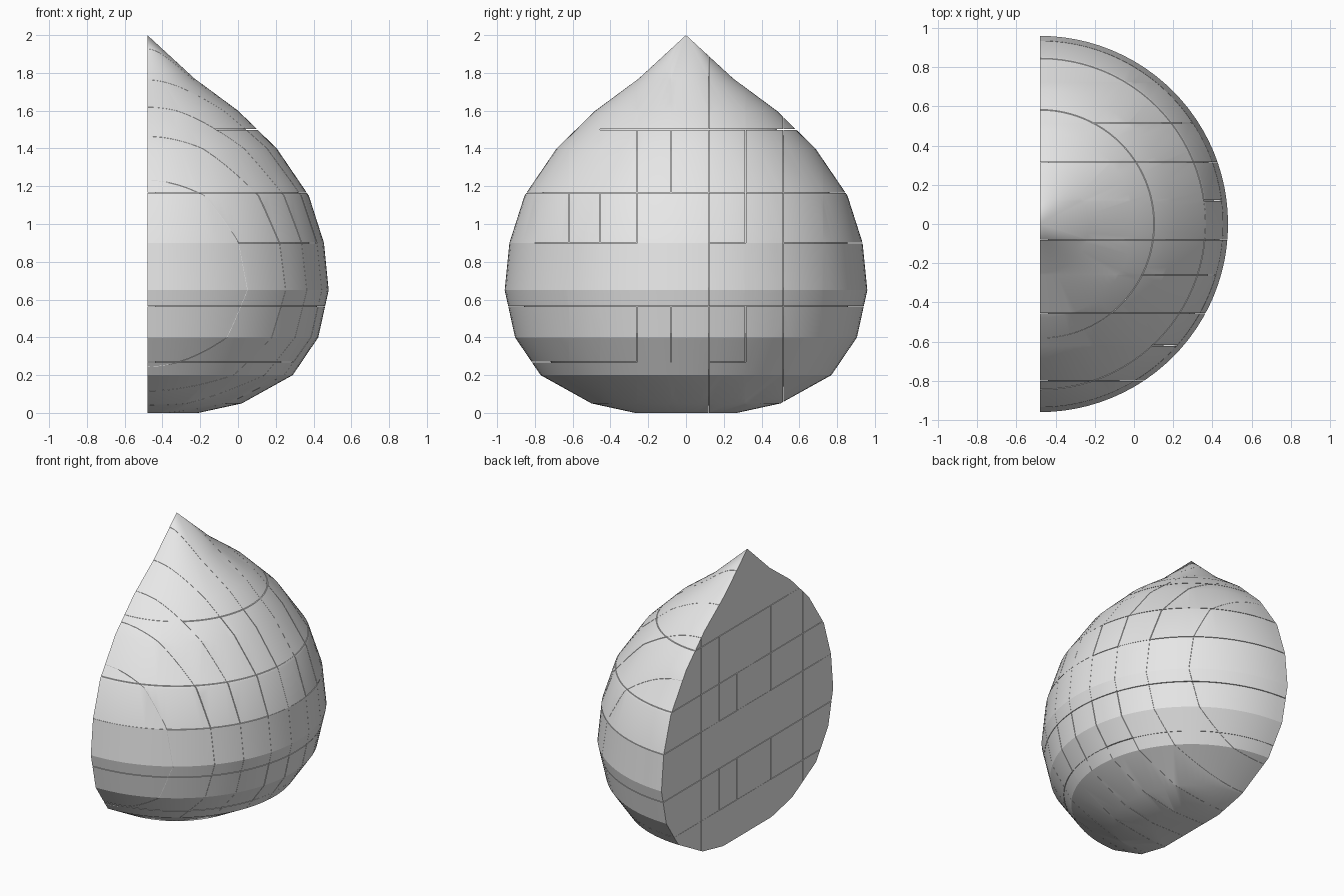
import bpy
import bmesh
from math import pi, sin, cos, radians

cube = bpy.data.objects.get("Cube")
if cube:
    bpy.data.objects.remove(cube)

AXIS_X = -0.48
SEGMENTS = 48
# Half-dome outline as (radius, height)
PROFILE = [(0.27, 0), (0.5, 0.05), (0.77, 0.2), (0.905, 0.4), (0.96, 0.65),
           (0.935, 0.9), (0.855, 1.15), (0.685, 1.4), (0.48, 1.6), (0.25, 1.77)]
TOP = 2.0


def make_material(name, value):
    mat = bpy.data.materials.new(name)
    mat.use_nodes = True
    colour = (value, value, value, 1)
    mat.diffuse_color = colour
    bsdf = mat.node_tree.nodes["Principled BSDF"]
    bsdf.inputs["Base Color"].default_value = colour
    return mat


def add_object(name, bm, mat=None):
    bmesh.ops.recalc_face_normals(bm, faces=bm.faces)
    mesh = bpy.data.meshes.new(name)
    bm.to_mesh(mesh)
    bm.free()
    obj = bpy.data.objects.new(name, mesh)
    bpy.context.collection.objects.link(obj)
    if mat:
        mesh.materials.append(mat)
    return obj


def half_dome(name, mat, inset=0.0):
    """Closed half lathe with a flat wall on its -x side."""
    bm = bmesh.new()
    rings = []
    for r, z in PROFILE:
        z = inset + z * (1 - inset)
        r -= 2 * inset
        rings.append([bm.verts.new((AXIS_X + inset + r * cos(a), r * sin(a), z))
                      for a in (pi * (i / SEGMENTS - 0.5) for i in range(SEGMENTS + 1))])
    tip = bm.verts.new((AXIS_X + inset, 0, TOP - 3 * inset))
    for low, high in zip(rings, rings[1:]):
        for i in range(SEGMENTS):
            bm.faces.new((low[i], low[i + 1], high[i + 1], high[i]))
    for i in range(SEGMENTS):
        bm.faces.new((rings[-1][i], rings[-1][i + 1], tip))
    bm.faces.new(rings[0])
    bm.faces.new([r[0] for r in rings] + [tip] + [r[-1] for r in reversed(rings)])
    return add_object(name, bm, mat)


def add_slit(bm, y0, y1, z0, z1):
    """Box that runs right through the dome along x."""
    verts = bmesh.ops.create_cube(bm, size=1)["verts"]
    bmesh.ops.scale(bm, vec=(3, y1 - y0, z1 - z0), verts=verts)
    bmesh.ops.translate(bm, vec=(0, (y0 + y1) / 2, (z0 + z1) / 2), verts=verts)


# Hairline joints along the full grid, wider joints where the blocks part
COLUMNS = [-0.8, -0.62, -0.455, -0.26, -0.08, 0.12, 0.315, 0.515, 0.725]
ROWS = [0.27, 0.565, 0.9, 1.165, 1.5]
WIDE_ROWS = [(4, -0.455, 1.1), (3, -1.1, -0.08), (3, 0.12, 1.1), (2, -0.8, -0.26),
             (2, 0.12, 0.315), (2, 0.515, 1.1), (1, -1.1, 1.1),
             (0, -1.1, -0.26), (0, 0.12, 0.315)]
WIDE_COLUMNS = [(2, 2, 3), (3, 2, 3), (5, 2, 3), (6, 2, 4), (7, 2, 4), (4, 3, 4),
                (1, 2, 3), (3, 3, 4), (3, 0, 1), (5, 0, 1), (6, 0, 1), (4, 0, 1)]
HAIR, WIDE = 0.0006, 0.002

cut = bmesh.new()
for y in COLUMNS:
    add_slit(cut, y - HAIR, y + HAIR, -0.1, 2.1)
for z in ROWS:
    add_slit(cut, -1.2, 1.2, z - HAIR, z + HAIR)
for row, y0, y1 in WIDE_ROWS:
    add_slit(cut, y0, y1, ROWS[row] - WIDE, ROWS[row] + WIDE)
for col, low, high in WIDE_COLUMNS:
    y = COLUMNS[col]
    add_slit(cut, y - WIDE, y + WIDE, ROWS[low], ROWS[high])
cutter = add_object("joint_cutter", cut)
cutter.hide_render = True

stone = make_material("light grey stone", 0.8)

dome = half_dome("block_half_dome", stone)
mod = dome.modifiers.new("joints", "BOOLEAN")
mod.operation = "DIFFERENCE"
mod.solver = "EXACT"
mod.use_self = True
mod.object = cutter

# Cut the joints for good, then smooth the gentle bends only
bpy.ops.object.select_all(action="DESELECT")
bpy.context.view_layer.objects.active = dome
dome.select_set(True)
bpy.ops.object.modifier_apply(modifier=mod.name)
bpy.ops.object.shade_smooth_by_angle(angle=radians(17.3))
bpy.data.objects.remove(cutter)

# Core that closes the joints from behind
half_dome("joint_core", stone, inset=0.04)
